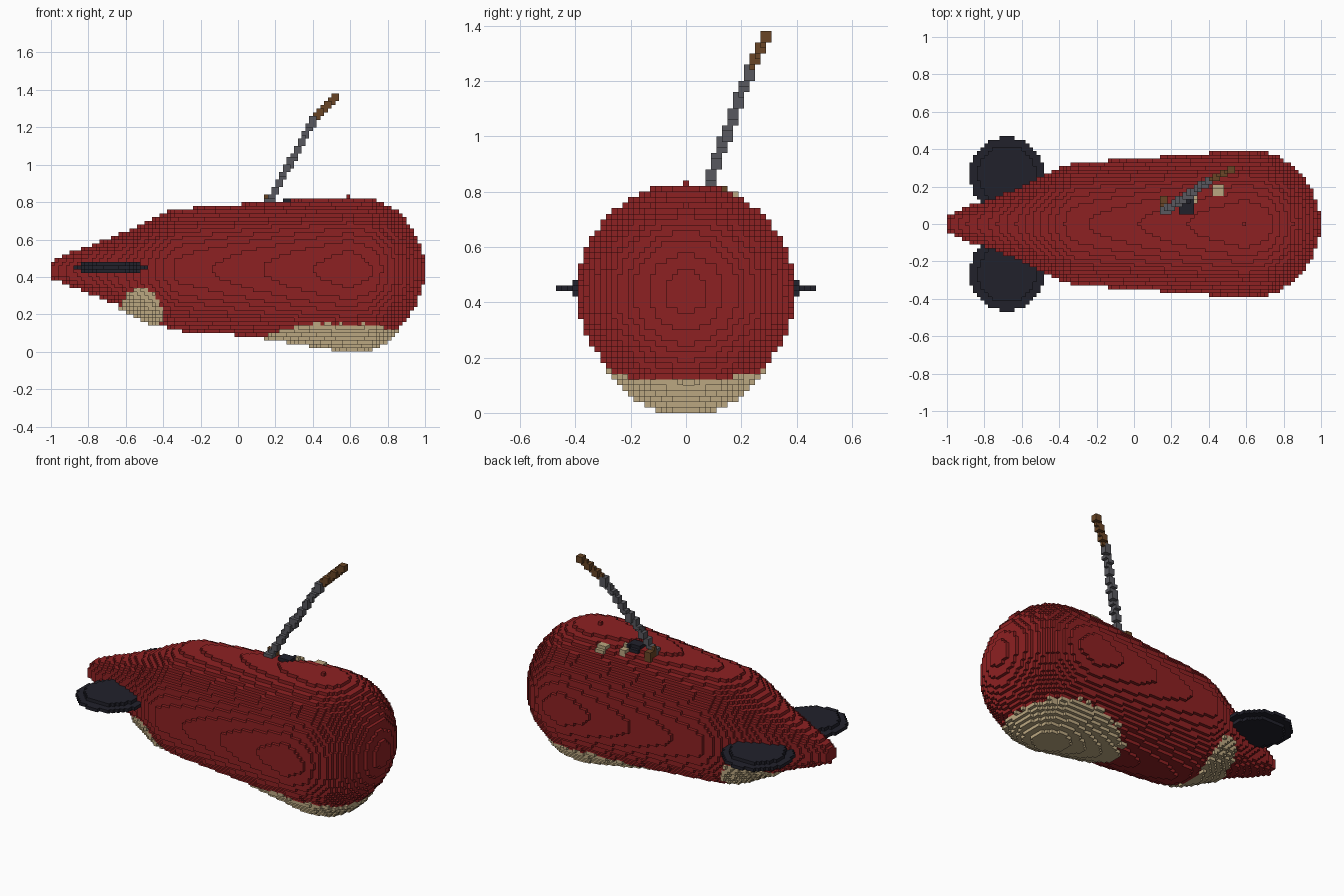
import bpy
import math
from mathutils import Vector

S = 0.02        # block size
AXIS = 0.438    # height of the body's long axis

if "Cube" in bpy.data.objects:
    bpy.data.objects.remove(bpy.data.objects["Cube"])


def material(name, rgb):
    m = bpy.data.materials.new(name)
    m.use_nodes = True
    m.diffuse_color = (*rgb, 1)
    m.node_tree.nodes["Principled BSDF"].inputs["Base Color"].default_value = (*rgb, 1)
    return m


RED = material("deep red", (0.27, 0.015, 0.016))
CREAM = material("cream", (0.50, 0.39, 0.22))
DARK = material("dark navy", (0.015, 0.015, 0.024))
GREY = material("steel grey", (0.098, 0.098, 0.112))
BROWN = material("wood brown", (0.14, 0.06, 0.019))


def centre(c):
    return Vector(((c[0] + 0.5) * S, c[1] * S, (c[2] + 0.5) * S))


def cell(p):
    return (math.floor(p[0] / S), round(p[1] / S), math.floor(p[2] / S))


def fill(low, high, rule):
    """All blocks in a box whose centre passes the rule."""
    a, b = cell(low), cell(high)
    return {(i, j, k)
            for i in range(a[0], b[0] + 1)
            for j in range(a[1], b[1] + 1)
            for k in range(a[2], b[2] + 1)
            if rule(*centre((i, j, k)))}


def build(name, cells, mat):
    """Mesh of the exposed block faces."""
    verts, faces = {}, []
    for c in cells:
        for ax in range(3):
            for side in (0, 1):
                n = list(c)
                n[ax] += 2 * side - 1
                if tuple(n) in cells:
                    continue
                u, v = (ax + 1) % 3, (ax + 2) % 3
                quad = []
                for du, dv in ((0, 0), (1, 0), (1, 1), (0, 1)):
                    p = list(c)
                    p[ax] += side
                    p[u] += du
                    p[v] += dv
                    quad.append(verts.setdefault(tuple(p), len(verts)))
                faces.append(quad if side else quad[::-1])
    me = bpy.data.meshes.new(name)
    me.from_pydata([(x * S, (y - 0.5) * S, z * S) for x, y, z in verts], [], faces)
    me.materials.append(mat)
    ob = bpy.data.objects.new(name, me)
    bpy.context.collection.objects.link(ob)


# Body radius along its length
PROFILE = [(-1, .045), (-.9, .09), (-.8, .125), (-.7, .165), (-.6, .205),
           (-.5, .255), (-.4, .302), (-.33, .326), (0, .35), (.35, .377),
           (.6, .393), (.72, .38), (.78, .357), (.84, .322), (.9, .265),
           (.95, .19), (.98, .11), (1, .045)]


def radius(x):
    for (x0, r0), (x1, r1) in zip(PROFILE, PROFILE[1:]):
        if x <= x1:
            return r0 + (r1 - r0) * (x - x0) / (x1 - x0)
    return 0


def in_body(x, y, z, extra=0):
    return math.hypot(y, z - AXIS) < radius(x) + extra


# Belly patch with a ragged edge
def in_belly(x, y, z):
    edge = 0.15 - 0.45 * (x - 0.55) ** 2
    edge += 0.012 * math.sin(47 * x + 31 * abs(y)) * math.sin(29 * x - 60 * y)
    extra = 0.053 * min(1, x / 0.6) * (1 - z / 0.2)
    return x > 0 and z < edge and in_body(x, y, z, extra)


# Throat patch
def in_throat(x, y, z):
    oval = ((x + 0.52) / 0.115) ** 2 + ((z - 0.2) / 0.14) ** 2
    return oval < 1 and in_body(x, y, z, 0.02)


belly = fill((0, -.4, 0), (.9, .4, .18), in_belly)
throat = fill((-.66, -.3, .1), (-.38, .3, .36), in_throat)


# Round side flukes, thicker in the middle
def fluke(sign):
    def rule(x, y, z):
        d = math.hypot(x + 0.68, y - sign * 0.265)
        return d < (0.2 if abs(z - 0.45) < 0.01 else 0.155)
    y = sign * 0.265
    return fill((-.9, y - .22, .421), (-.46, y + .22, .479), rule)


# Small marks on the back: centre x, y, half size, rise above the skin
def mark(cx, cy, hx, hy, rise):
    def rule(x, y, z):
        return (abs(x - cx) < hx and abs(y - cy) < hy and z > AXIS
                and in_body(x, y, z, rise) and not in_body(x, y, z, -0.04))
    return fill((cx - .1, cy - .1, .6), (cx + .1, cy + .1, .9), rule)


dark_mark = mark(.285, .09, .035, .035, .018)
cream_marks = mark(.32, .14, .02, .025, .018) | mark(.44, .18, .03, .025, .018)
brown_mark = mark(.155, .12, .025, .03, .045)


# Tilted shaft made of stepped blocks
def rod(start, end, spread):
    a, b = Vector(start), Vector(end)
    return {cell(a.lerp(b, t / 200) + Vector((dx, dy, 0)))
            for t in range(201)
            for dx in (-spread, spread) for dy in (-spread, spread)}


shaft = rod((.15, .06, .77), (.41, .235, 1.25), .007)
shaft_tip = rod((.41, .235, 1.25), (.525, .295, 1.365), .005) - shaft

left_fluke, right_fluke = fluke(1), fluke(-1)
body = fill((-.999, -.42, 0), (.999, .42, .86), in_body)
for part in (belly, throat, left_fluke, right_fluke, dark_mark,
             cream_marks, brown_mark, shaft):
    body -= part

build("body", body, RED)
build("belly_patch", belly, CREAM)
build("throat_patch", throat, CREAM)
build("left_fluke", left_fluke, DARK)
build("right_fluke", right_fluke, DARK)
build("dark_mark", dark_mark - shaft, DARK)
build("cream_marks", cream_marks - dark_mark - shaft, CREAM)
build("brown_mark", brown_mark - shaft, BROWN)
build("shaft", shaft, GREY)
build("shaft_tip", shaft_tip, BROWN)
